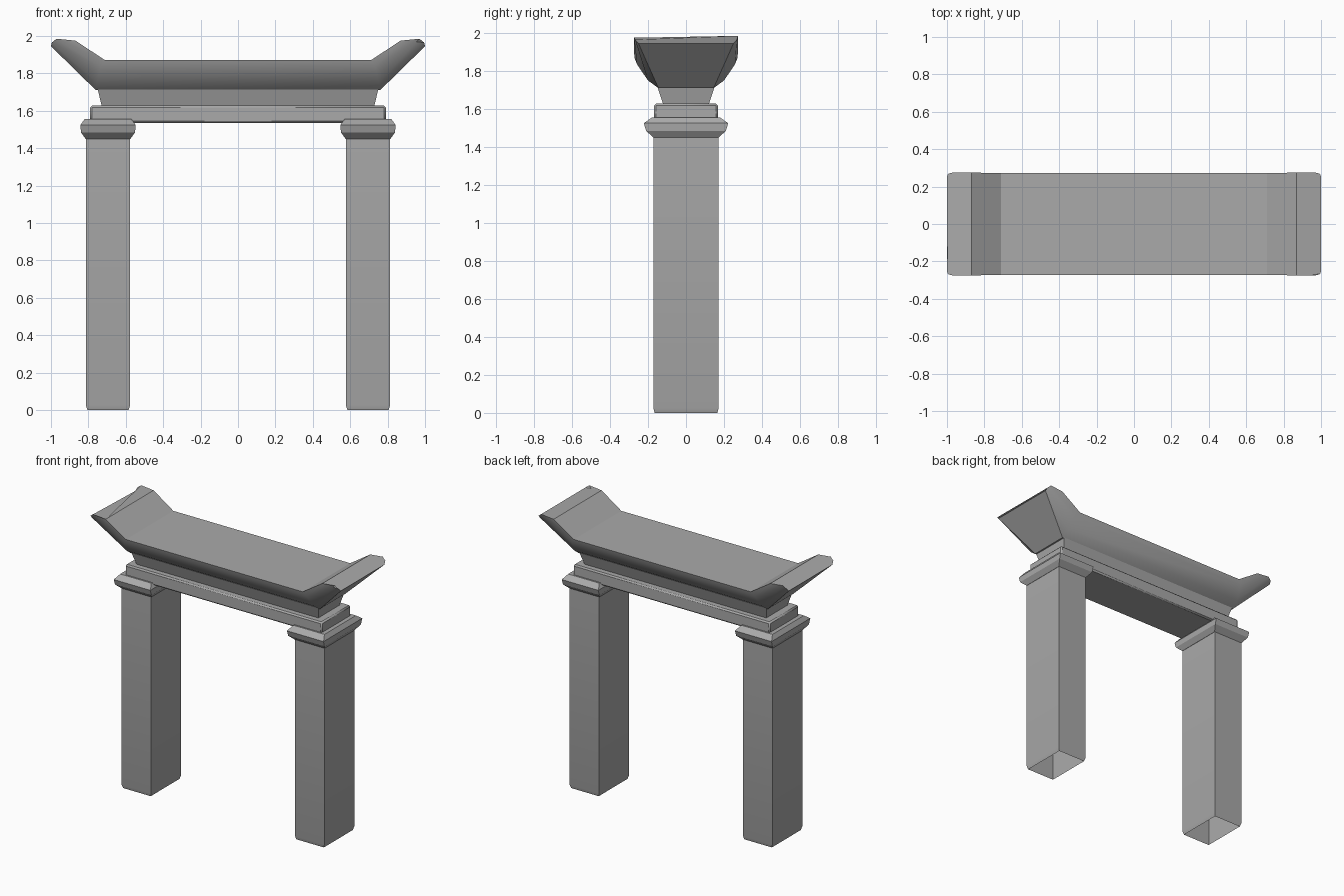
import bpy
import bmesh
import math

cube = bpy.data.objects.get("Cube")
if cube:
    bpy.data.objects.remove(cube, do_unlink=True)

# Single stone colour
stone = bpy.data.materials.new("grey stone")
stone.use_nodes = True
GREY = (0.4, 0.4, 0.4, 1)
stone.diffuse_color = GREY
stone.node_tree.nodes["Principled BSDF"].inputs["Base Color"].default_value = GREY


def loft(name, rings, cap_start=True, cap_end=True, bevel=0.0):
    """Skin a list of equal-length closed rings of points."""
    bm = bmesh.new()
    loops = [[bm.verts.new(p) for p in ring] for ring in rings]
    for a, b in zip(loops, loops[1:]):
        for i in range(len(a)):
            j = (i + 1) % len(a)
            bm.faces.new((a[i], a[j], b[j], b[i]))
    if cap_start:
        bm.faces.new(loops[0])
    if cap_end:
        bm.faces.new(loops[-1])
    bmesh.ops.recalc_face_normals(bm, faces=bm.faces)
    mesh = bpy.data.meshes.new(name)
    bm.to_mesh(mesh)
    bm.free()
    mesh.materials.append(stone)
    obj = bpy.data.objects.new(name, mesh)
    bpy.context.collection.objects.link(obj)
    if bevel:
        mod = obj.modifiers.new("soft edges", "BEVEL")
        mod.width = bevel
        mod.segments = 1
    bpy.ops.object.select_all(action="DESELECT")
    obj.select_set(True)
    bpy.context.view_layer.objects.active = obj
    bpy.ops.object.shade_smooth_by_angle(angle=math.radians(30))
    return obj


def stack(name, cx, levels, **options):
    """Rectangular moulding: levels are (half width, half depth, height)."""
    rings = [[(cx - w, -d, z), (cx + w, -d, z), (cx + w, d, z), (cx - w, d, z)]
             for w, d, z in levels]
    return loft(name, rings, **options)


# Hollow pillars with a narrow turned-in foot, and their moulded capitals
for side, sign in (("left", 1), ("right", -1)):
    cx = sign * 0.695
    stack(side + "_pillar", cx,
          [(0.11, 0.165, 0), (0.118, 0.172, 0.025), (0.118, 0.172, 1.47)],
          cap_start=False)
    stack(side + "_capital", cx,
          [(0.12, 0.172, 1.45), (0.145, 0.21, 1.485), (0.147, 0.222, 1.525),
           (0.125, 0.18, 1.555)])

# Lintel and the flared neck that carries the roof
stack("lintel", 0, [(0.79, 0.168, 1.535), (0.79, 0.168, 1.628)], bevel=0.01)
stack("roof_neck", 0, [(0.725, 0.115, 1.61), (0.75, 0.15, 1.715)])

# Roof: half sections run from underside to top edge as (x, y, z)
eave = [(0.76, 0.145, 1.71), (0.755, 0.2, 1.75), (0.735, 0.258, 1.835), (0.71, 0.272, 1.87)]
tip = [(1.0, 0.25, 1.945), (0.995, 0.268, 1.965), (0.97, 0.275, 1.985), (0.87, 0.275, 1.975)]


def section(half, sign):
    return ([(sign * x, -y, z) for x, y, z in half]
            + [(sign * x, y, z) for x, y, z in reversed(half)])


loft("upswept_roof", [section(tip, -1), section(eave, -1),
                      section(eave, 1), section(tip, 1)])
